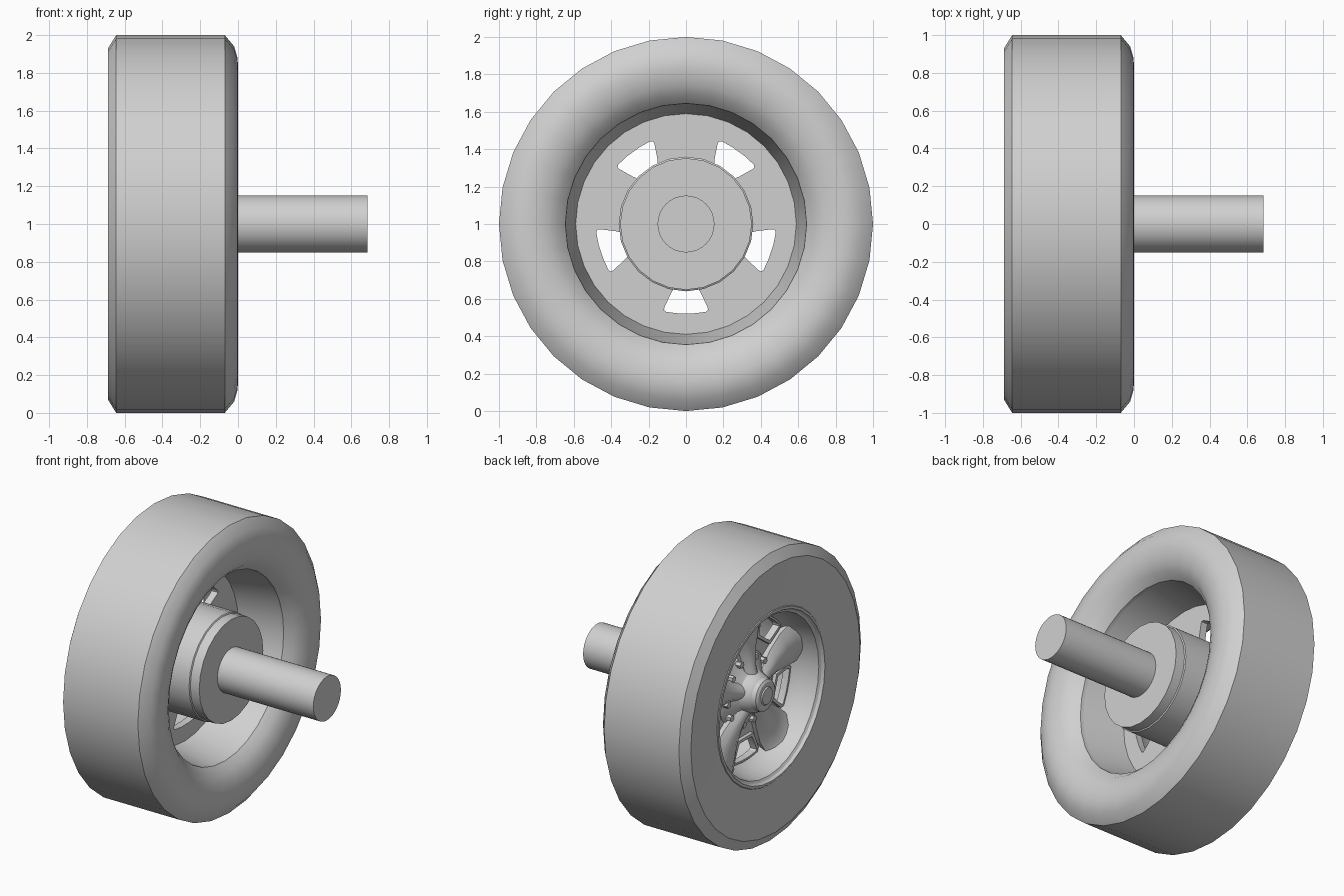
import bpy
import bmesh
from math import cos, sin, pi, radians
from mathutils import Vector

cube = bpy.data.objects.get("Cube")
if cube:
    bpy.data.objects.remove(cube, do_unlink=True)

# One plain grey for everything
grey = bpy.data.materials.new("plain grey")
grey.use_nodes = True
colour = (0.63, 0.63, 0.63, 1)
grey.diffuse_color = colour
grey.node_tree.nodes["Principled BSDF"].inputs["Base Color"].default_value = colour

CENTRE = Vector((0, 0, 1))
FIVE = [2 * pi * k / 5 for k in range(5)]


def place(x, r, t, a):
    """Axle position x, radius r, sideways offset t, at angle a round the axle."""
    return Vector((x, r * cos(a) - t * sin(a), 1 + r * sin(a) + t * cos(a)))


def finish(name, bm):
    bmesh.ops.recalc_face_normals(bm, faces=bm.faces)
    mesh = bpy.data.meshes.new(name)
    bm.to_mesh(mesh)
    bm.free()
    mesh.materials.append(grey)
    ob = bpy.data.objects.new(name, mesh)
    bpy.context.collection.objects.link(ob)
    return ob


def smooth(ob, angle=27):
    bpy.ops.object.select_all(action="DESELECT")
    ob.select_set(True)
    bpy.context.view_layer.objects.active = ob
    bpy.ops.object.shade_smooth_by_angle(angle=radians(angle))


def revolve(name, profile, sides, closed=False):
    """Turn an (x, radius) profile round the axle."""
    bm = bmesh.new()
    verts = [bm.verts.new(place(x, r, 0, pi / 2)) for x, r in profile]
    pairs = list(zip(verts, verts[1:]))
    if closed:
        pairs.append((verts[-1], verts[0]))
    edges = [bm.edges.new(p) for p in pairs]
    bmesh.ops.spin(bm, geom=verts + edges, cent=CENTRE, axis=(1, 0, 0),
                   angle=2 * pi, steps=sides, use_duplicate=False)
    bmesh.ops.remove_doubles(bm, verts=bm.verts, dist=0.0005)
    ob = finish(name, bm)
    smooth(ob)
    return ob


def loft(bm, rings):
    """Skin a row of equal rings of points and cap both ends."""
    rows = [[bm.verts.new(p) for p in ring] for ring in rings]
    n = len(rows[0])
    for a, b in zip(rows, rows[1:]):
        for i in range(n):
            j = (i + 1) % n
            bm.faces.new((a[i], a[j], b[j], b[i]))
    bm.faces.new(rows[0])
    bm.faces.new(rows[-1])


def prisms(name, outline, x0, x1, angles):
    bm = bmesh.new()
    for a in angles:
        loft(bm, [[place(x, r, t, a) for r, t in outline] for x in (x0, x1)])
    return finish(name, bm)


def cut(ob, cutter):
    mod = ob.modifiers.new("windows", "BOOLEAN")
    mod.operation = "DIFFERENCE"
    mod.solver = "EXACT"
    mod.object = cutter
    bpy.context.view_layer.objects.active = ob
    bpy.ops.object.modifier_apply(modifier=mod.name)


def mirrored(half):
    return half + [(r, -t) for r, t in reversed(half)]


# Tyre: slightly dished outer wall, chamfered tread, rounded inner wall
revolve("tyre", [(-0.64, 0.61), (-0.656, 0.59), (-0.688, 0.93), (-0.645, 1),
                 (-0.07, 1), (-0.02, 0.94), (-0.003, 0.88), (0, 0.84),
                 (-0.006, 0.79), (-0.022, 0.74), (-0.05, 0.69),
                 (-0.1, 0.645), (-0.36, 0.62)], 32, closed=True)

# Rim: barrel, lip and wheel disc in one turned piece
rim = revolve("rim", [(-0.41, 0), (-0.41, 0.59), (-0.1, 0.647), (-0.36, 0.622),
                      (-0.64, 0.612), (-0.662, 0.595), (-0.664, 0.578),
                      (-0.645, 0.568), (-0.635, 0.552), (-0.58, 0.545), (-0.52, 0.53),
                      (-0.46, 0.505), (-0.435, 0.485), (-0.435, 0)], 32)

# Windows between the spokes, with raised frames
window_angles = [a - pi / 2 for a in FIVE]
window = mirrored([(0.35, 0.068), (0.37, 0.08), (0.445, 0.115),
                   (0.46, 0.118), (0.47, 0.106), (0.478, 0.04)])
border = mirrored([(0.33, 0.085), (0.36, 0.1), (0.45, 0.139), (0.48, 0.128),
                   (0.492, 0.04)])
cutter = prisms("window_cutter", window, -0.55, -0.3, window_angles)
frames = prisms("window_frames", border, -0.46, -0.43, window_angles)
for part in (rim, frames):
    cut(part, cutter)
bpy.data.objects.remove(cutter, do_unlink=True)
smooth(rim)
smooth(frames)

# Five crowned spokes that widen toward the rim
bm = bmesh.new()
for a in FIVE:
    rings = []
    for r, w, front, drop in ((0.08, 0.05, -0.555, 0.04), (0.18, 0.06, -0.53, 0.045),
                              (0.3, 0.095, -0.515, 0.045), (0.42, 0.135, -0.515, 0.04),
                              (0.5, 0.145, -0.525, 0.035), (0.535, 0.14, -0.54, 0.03)):
        ring = [place(front + drop * s * s, r, w * s, a + pi / 2)
                for s in (-1, -0.6, -0.2, 0.2, 0.6, 1)]
        ring += [place(-0.425, r, w * s, a + pi / 2) for s in (0.9, -0.9)]
        rings.append(ring)
    loft(bm, rings)
smooth(finish("spokes", bm), 40)

# Hub with stepped centre cap
revolve("hub", [(-0.425, 0.27), (-0.45, 0.25), (-0.475, 0.19), (-0.51, 0.145),
                (-0.565, 0.125), (-0.58, 0.112), (-0.61, 0.107), (-0.62, 0.092),
                (-0.62, 0.062), (-0.628, 0.056), (-0.628, 0)], 24)

# Pairs of wheel nuts in the gaps between the spokes
hexagon = [(0.225 + 0.022 * cos(k * pi / 3), 0.022 * sin(k * pi / 3)) for k in range(6)]
prisms("wheel_nuts", hexagon, -0.49, -0.43,
       [a + s * radians(14) for a in window_angles for s in (-1, 1)])

# Brake drum and axle on the inner side
revolve("brake_drum", [(-0.42, 0), (-0.42, 0.36), (-0.125, 0.36), (-0.12, 0.352),
                       (-0.052, 0.352), (-0.052, 0)], 24)
revolve("axle", [(-0.09, 0), (-0.09, 0.152), (0.685, 0.152), (0.685, 0)], 32)
